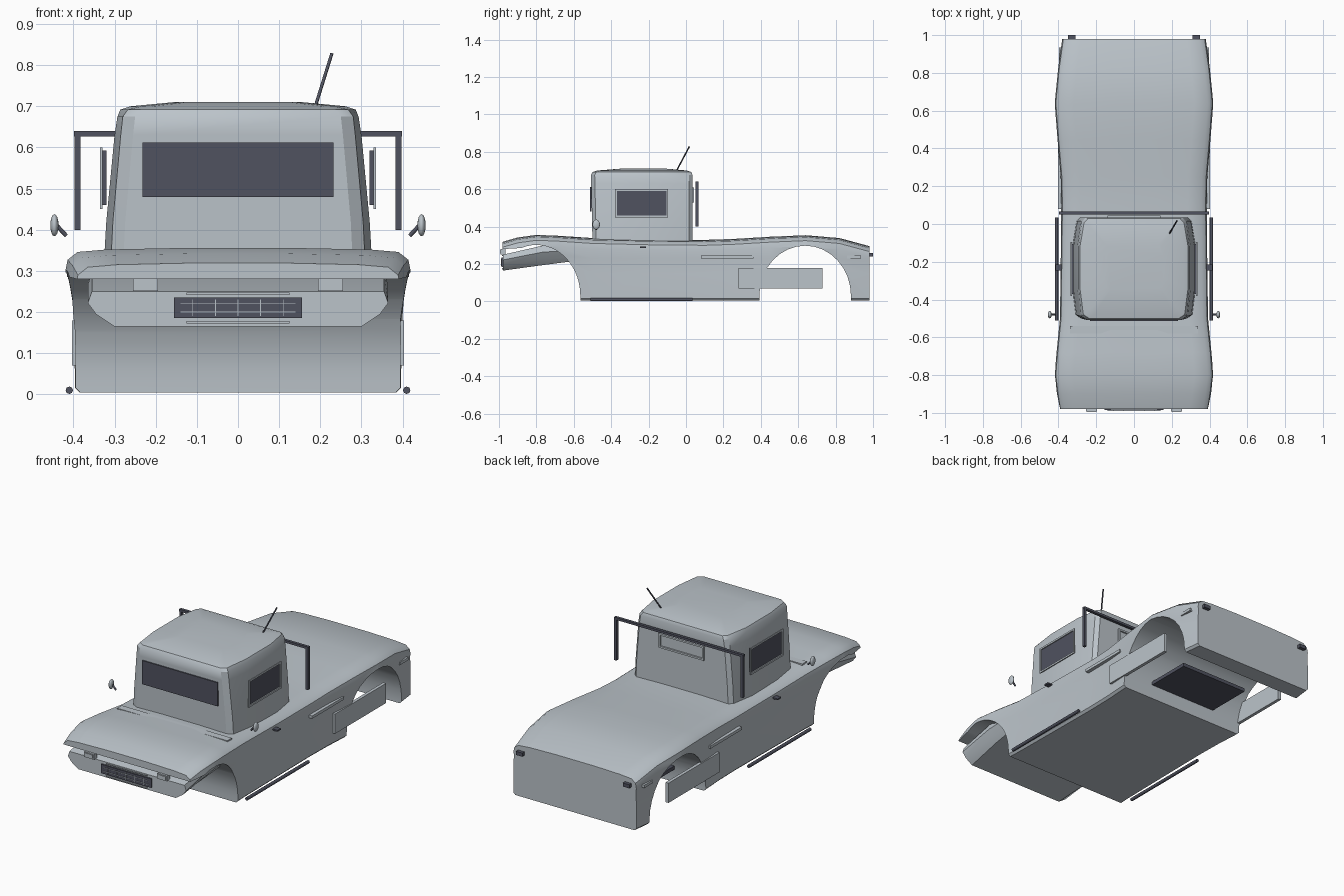
import bpy, bmesh, math
from mathutils import Vector

if "Cube" in bpy.data.objects:
    bpy.data.objects.remove(bpy.data.objects["Cube"], do_unlink=True)


def material(name, rgb):
    m = bpy.data.materials.new(name)
    m.use_nodes = True
    m.diffuse_color = (*rgb, 1)
    m.node_tree.nodes["Principled BSDF"].inputs["Base Color"].default_value = (*rgb, 1)
    return m


GREY = material("light_grey", (0.50, 0.55, 0.59))
DARK = material("dark_grey", (0.08, 0.085, 0.115))


def finish(bm, name, mat, smooth=None):
    bmesh.ops.recalc_face_normals(bm, faces=bm.faces)
    mesh = bpy.data.meshes.new(name)
    bm.to_mesh(mesh)
    bm.free()
    ob = bpy.data.objects.new(name, mesh)
    bpy.context.collection.objects.link(ob)
    mesh.materials.append(mat)
    if smooth:
        shade(ob, smooth)
    return ob


def activate(ob):
    bpy.ops.object.select_all(action='DESELECT')
    ob.select_set(True)
    bpy.context.view_layer.objects.active = ob


def shade(ob, degrees):
    activate(ob)
    bpy.ops.object.shade_smooth_by_angle(angle=math.radians(degrees))


def loft(name, rings, mat, smooth=None):
    """Skin closed rings of equal length and cap both ends."""
    bm = bmesh.new()
    rows = [[bm.verts.new(p) for p in ring] for ring in rings]
    n = len(rows[0])
    for a, b in zip(rows, rows[1:]):
        for i in range(n):
            j = (i + 1) % n
            bm.faces.new((a[i], a[j], b[j], b[i]))
    bm.faces.new(rows[0])
    bm.faces.new(rows[-1])
    return finish(bm, name, mat, smooth)


def box(name, lo, hi, mat):
    (x0, y0, z0), (x1, y1, z1) = lo, hi
    ring = [(x0, y0), (x1, y0), (x1, y1), (x0, y1)]
    return loft(name, [[(x, y, z) for x, y in ring] for z in (z0, z1)], mat)


def rod(name, a, b, r, mat, sides=8):
    a, b = Vector(a), Vector(b)
    turn = (b - a).to_track_quat('Z', 'Y')
    circle = [turn @ Vector((r * math.cos(t), r * math.sin(t), 0))
              for t in (math.tau * i / sides for i in range(sides))]
    return loft(name, [[p + c for c in circle] for p in (a, b)], mat, 50)


def mirrored(half):
    """Complete a half outline of (x, z) points."""
    return half + [(-x, z) for x, z in reversed(half)]


# Body shell: cross-sections along the length (y, half width, top height)
stations = [(-.98, .395, .315), (-.9, .408, .338), (-.8, .42, .352), (-.68, .41, .347),
            (-.5, .392, .335), (-.2, .388, .328), (.1, .385, .325), (.25, .388, .33),
            (.45, .405, .342), (.64, .42, .35), (.82, .402, .335), (.98, .38, .292)]
rings = []
for y, w, top in stations:
    low = min(w, .40)
    half = [(low - .012, .004), (low, .016), (low, .15), (w - .004, .23), (w, top - .055),
            (w - .006, top - .025), (w - .03, top - .006), (w - .1, top), (.12, top + .004)]
    rings.append([(x, y, z) for x, z in mirrored(half)])
body = loft("body_shell", rings, GREY)


# Wheel arches are cut through the full width
def cut_arch(outline):
    cutter = loft("arch_cutter", [[(x, y, z) for y, z in outline] for x in (-.6, .6)], GREY)
    activate(body)
    mod = body.modifiers.new("arch", 'BOOLEAN')
    mod.operation, mod.solver, mod.object = 'DIFFERENCE', 'EXACT', cutter
    bpy.ops.object.modifier_apply(modifier=mod.name)
    bpy.data.objects.remove(cutter, do_unlink=True)


def arc(cy, ry, rz, start, end, steps=16):
    angles = [math.radians(start + (end - start) * i / steps) for i in range(steps + 1)]
    return [(cy + ry * math.cos(t), .03 + rz * math.sin(t)) for t in angles]


cut_arch([(-.56, -.1)] + arc(-.8, .235, .272, 0, 110) + [(-.98, .28), (-1.1, .265), (-1.1, -.1)])
cut_arch([(.885, -.1)] + arc(.637, .245, .268, 0, 180) + [(.39, -.1)])
shade(body, 35)

# Nose below the bonnet
nose = [(-.978, .25, .222, .165, .30), (-.76, .30, .265, .195, .32), (-.55, .30, .27, .222, .33)]
loft("nose", [[(x, y, z) for x, z in mirrored([(wb, bot), (.345, bot + .03), (.365, mid), (.355, top)])]
              for y, top, mid, bot, wb in nose], GREY, 30)

# Grille with light bars, trim strips and headlights
box("grille", (-.155, -.986, .185), (.155, -.97, .235), DARK)
for i in range(5):
    x = -.11 + i * .055
    box("grille_bar", (x - .001, -.989, .19), (x + .001, -.98, .23), GREY)
for z in (.2, .22):
    box("grille_rail", (-.14, -.989, z - .001), (.14, -.98, z + .001), GREY)
for z in (.175, .245):
    box("nose_trim", (-.125, -.985, z - .003), (.125, -.97, z + .003), GREY)
for s in (-1, 1):
    box("headlight", (s * .225 - .03, -.992, .251), (s * .225 + .03, -.965, .281), GREY)
    box("headlight_lens", (s * .225 - .024, -.995, .256), (s * .225 + .024, -.99, .276), GREY)

# Cowl ridge in front of the cab
box("cowl_ridge", (-.34, -.58, .33), (.34, -.54, .343), GREY)

# Cab: stacked plan outlines (half width at front, middle, rear; roof lift)
levels = [(.31, .327, .305, -.50, .035, .30), (.304, .32, .30, -.502, .035, .42),
          (.285, .30, .283, -.507, .035, .63), (.28, .293, .276, -.508, .035, .675),
          (.268, .286, .264, -.50, .028, .692), (.235, .262, .235, -.475, .005, .70)]
rings = []
for wf, wm, wr, front, rear, z in levels:
    half = [(wf - .03, front), (wf, front + .02), (wm, -.34), (wm, -.12), (wr, rear - .02), (wr - .02, rear)]
    rings.append([(x, y, z) for x, y in mirrored(half)])
rings.append([(x * .6, -.22 + (y + .22) * .5, .71) for x, y, z in rings[-1]])
loft("cab", rings, GREY, 32)

# Windows
box("windscreen", (-.232, -.513, .48), (.232, -.504, .612), DARK)
for s in (-1, 1):
    box("side_window", (s * .32, -.37, .46), (s * .329, -.105, .592), DARK)
    for name, y0, y1, z0, z1 in (("sill", -.38, -.095, .45, .46), ("header", -.38, -.095, .59, .60),
                                 ("front_post", -.38, -.37, .46, .59), ("rear_post", -.105, -.095, .46, .59)):
        box("window_" + name, (s * .329, y0, z0), (s * .335, y1, z1), GREY)
for name, lo, hi in (("sill", (-.14, .53), (.14, .54)), ("header", (-.14, .6), (.14, .61)),
                     ("right_post", (-.14, .54), (-.13, .6)), ("left_post", (.13, .54), (.14, .6))):
    box("rear_window_" + name, (lo[0], .03, lo[1]), (hi[0], .044, hi[1]), GREY)

# Roll bar behind the cab
box("roll_bar_top", (-.398, .05, .627), (.398, .066, .64), DARK)
for s in (-1, 1):
    box("roll_bar_leg", (s * .383, .05, .40), (s * .397, .066, .63), DARK)

# Antenna
rod("antenna", (.188, -.05, .70), (.228, .018, .828), .004, DARK)

# Side fittings, same on both sides
for s in (-1, 1):
    rod("side_rail", (s * .41, -.51, .01), (s * .41, .035, .01), .009, DARK)
    box("arch_plate", (s * .385, .28, .07), (s * .403, .73, .18), GREY)
    box("side_strip", (s * .38, .08, .23), (s * .402, .36, .246), GREY)
    box("rear_side_strip", (s * .37, .86, .23), (s * .398, .935, .246), GREY)
    box("door_handle", (s * .38, -.245, .285), (s * .415, -.215, .293), DARK)
    box("tail_light", (s * .33 - .02, .975, .24), (s * .33 + .02, 1.0, .26), DARK)
    rod("mirror_stalk", (s * .417, -.48, .385), (s * .44, -.48, .41), .005, DARK)
    bm = bmesh.new()
    bmesh.ops.create_uvsphere(bm, u_segments=16, v_segments=8, radius=1)
    bmesh.ops.scale(bm, vec=(.01, .02, .027), verts=bm.verts)
    bmesh.ops.translate(bm, vec=(s * .446, -.48, .411), verts=bm.verts)
    finish(bm, "mirror", GREY, 60)

# Dark tray between the rear arches
box("rear_tray", (-.21, .40, .08), (.21, .66, .10), DARK)
